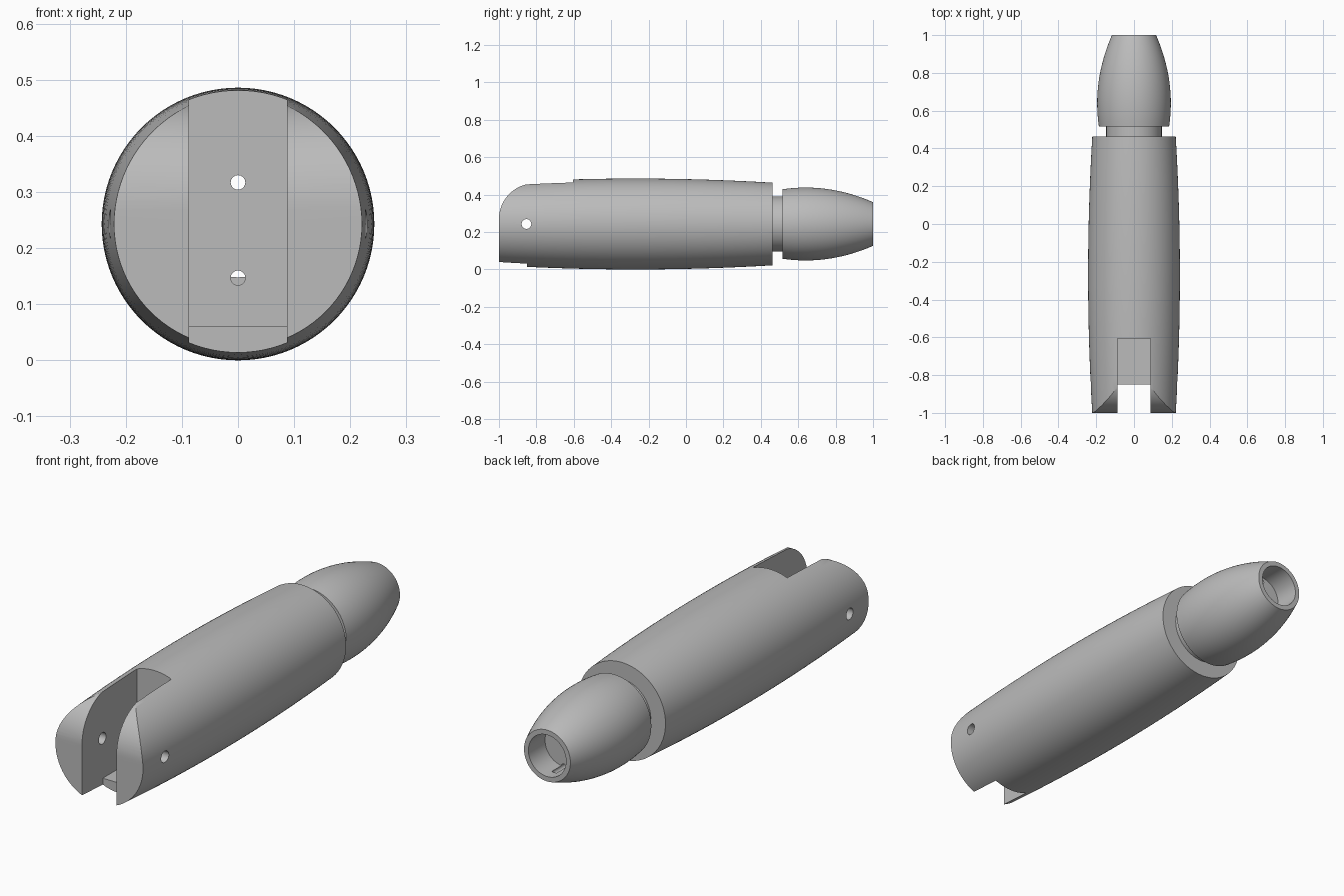
import bpy, bmesh, math
from mathutils import Matrix, Vector

cube = bpy.data.objects.get("Cube")
if cube:
    bpy.data.objects.remove(cube, do_unlink=True)

AXIS_Z = 0.243
SLOT_HALF = 0.087

grey = bpy.data.materials.new("plain grey")
grey.use_nodes = True
grey.diffuse_color = (0.5, 0.5, 0.5, 1)
grey.node_tree.nodes["Principled BSDF"].inputs["Base Color"].default_value = (0.5, 0.5, 0.5, 1)


def make_object(name, bm):
    bmesh.ops.recalc_face_normals(bm, faces=bm.faces)
    mesh = bpy.data.meshes.new(name)
    bm.to_mesh(mesh)
    bm.free()
    mesh.materials.append(grey)
    obj = bpy.data.objects.new(name, mesh)
    bpy.context.collection.objects.link(obj)
    return obj


def lathe(name, profile, steps=96):
    """Spin (radius, y) points about the long axis."""
    bm = bmesh.new()
    verts = [bm.verts.new((r, y, AXIS_Z)) for r, y in profile]
    edges = [bm.edges.new(pair) for pair in zip(verts, verts[1:])]
    bmesh.ops.spin(bm, geom=verts + edges, cent=(0, 0, AXIS_Z), axis=(0, 1, 0),
                   angle=math.tau, steps=steps)
    bmesh.ops.remove_doubles(bm, verts=bm.verts, dist=0.0001)
    return make_object(name, bm)


def prism(name, outline, half_width):
    """Extrude a (y, z) outline across x."""
    bm = bmesh.new()
    face = bm.faces.new([bm.verts.new((-half_width, y, z)) for y, z in outline])
    new = bmesh.ops.extrude_face_region(bm, geom=[face])["geom"]
    bmesh.ops.translate(bm, vec=(2 * half_width, 0, 0),
                        verts=[v for v in new if isinstance(v, bmesh.types.BMVert)])
    return make_object(name, bm)


def rod(name, start, end, radius, segments=32):
    start, end = Vector(start), Vector(end)
    span = end - start
    turn = span.to_track_quat('Z', 'Y').to_matrix().to_4x4()
    bm = bmesh.new()
    bmesh.ops.create_cone(bm, cap_ends=True, segments=segments, radius1=radius, radius2=radius,
                          depth=span.length, matrix=Matrix.Translation((start + end) / 2) @ turn)
    return make_object(name, bm)


def bulge(y0, y1, peak_y, peak_r, drop, reach, count):
    """Barrel curve that loses `drop` of radius at `reach` from its peak."""
    ys = [y0 + (y1 - y0) * i / count for i in range(count + 1)]
    return [(peak_r - drop * ((y - peak_y) / reach) ** 2, y) for y in ys]


# Turned handle: barrel, neck groove, tapered tip and open socket
profile = [(0, -1)]
profile += bulge(-1, 0.463, -0.27, 0.243, 0.022, 0.73, 24)
profile += [(0.147, 0.463), (0.147, 0.515)]
profile += bulge(0.515, 1, 0.64, 0.195, 0.078, 0.36, 16)
profile += [(0.095, 1), (0.095, 0.88), (0, 0.88)]
handle = lathe("handle", profile)

# Fork slot: a deep upper cut, and a short cut through the lower wall
cutters = [
    prism("slot_cutter", [(-1.1, 0.06), (-0.605, 0.06), (-0.605, 0.6), (-1.1, 0.6)], SLOT_HALF),
    prism("slot_floor_cutter", [(-1.2, -0.1), (-0.85, -0.1), (-0.85, 0.2), (-1.2, 0.2)], SLOT_HALF),
]

# Rounded upper front corners of the fork cheeks
arc = [(-0.81 - 0.19 * math.cos(a), 0.27 + 0.19 * math.sin(a))
       for a in (math.pi / 2 * i / 20 for i in range(21))]
corner = [(-1.1, 0.27)] + arc + [(-0.81, 0.6), (-1.1, 0.6)]
cutters.append(prism("corner_cutter", corner, 0.4))

# Cross pin hole and the two long holes into the socket
cutters.append(rod("pin_cutter", (-0.4, -0.853, AXIS_Z), (0.4, -0.853, AXIS_Z), 0.026))
for side in (-1, 1):
    z = AXIS_Z - 0.011 + side * 0.085
    cutters.append(rod("long_hole_cutter", (0, -0.75, z), (0, 0.95, z), 0.013))

for cutter in cutters:
    cutter.hide_render = True
    mod = handle.modifiers.new("cut", 'BOOLEAN')
    mod.operation = 'DIFFERENCE'
    mod.solver = 'EXACT'
    mod.object = cutter

# Bake the cuts and drop the helpers
bpy.context.view_layer.update()
graph = bpy.context.evaluated_depsgraph_get()
cut_mesh = bpy.data.meshes.new_from_object(handle.evaluated_get(graph))
handle.modifiers.clear()
handle.data = cut_mesh
for cutter in cutters:
    bpy.data.objects.remove(cutter, do_unlink=True)

# Smooth curved walls, crisp rims
bpy.ops.object.select_all(action='DESELECT')
handle.select_set(True)
bpy.context.view_layer.objects.active = handle
bpy.ops.object.shade_smooth_by_angle(angle=math.radians(30))
